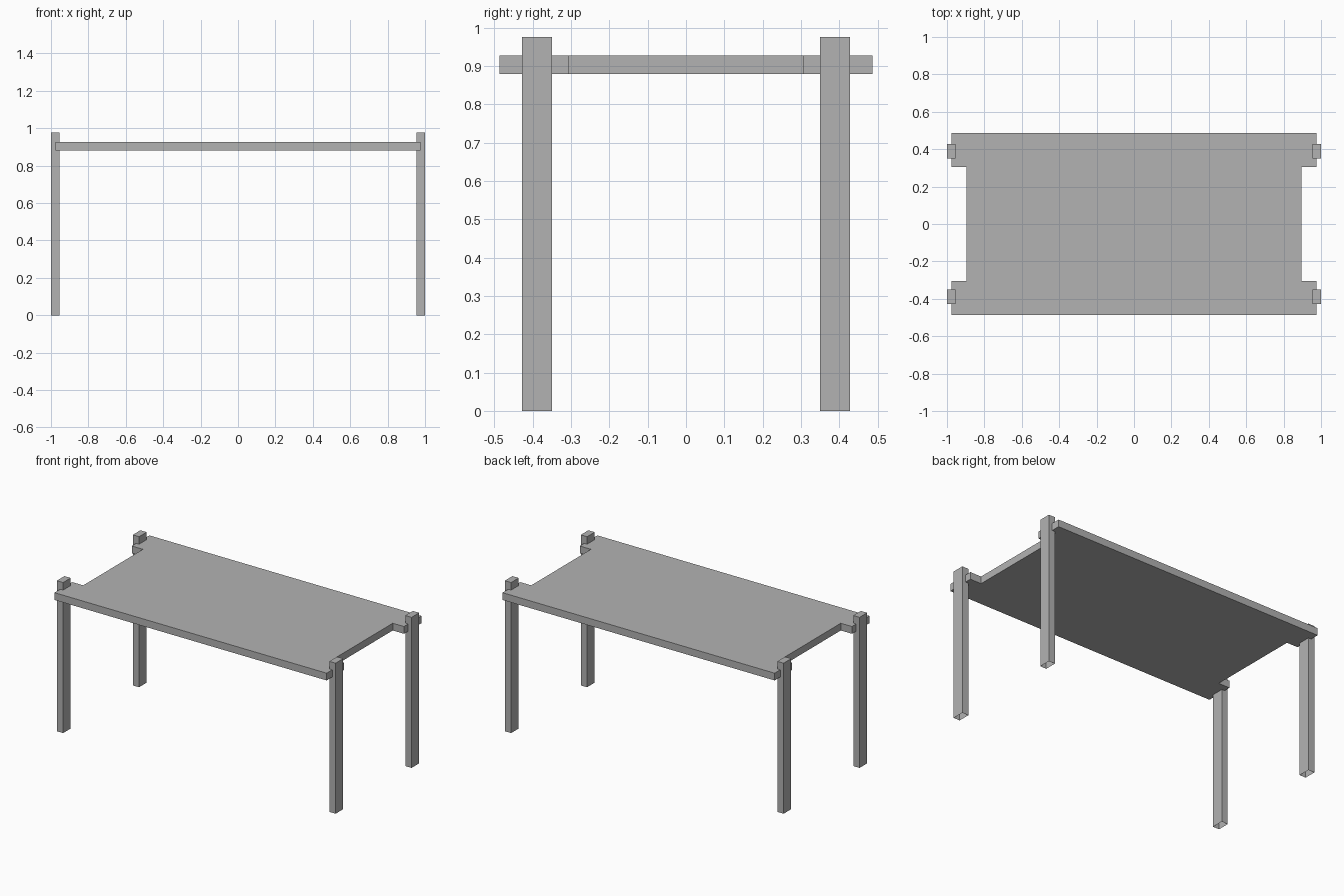
import bpy
import bmesh

cube = bpy.data.objects.get("Cube")
if cube:
    bpy.data.objects.remove(cube, do_unlink=True)

# One plain grey for the whole table
GREY = (0.448, 0.448, 0.448, 1.0)
grey = bpy.data.materials.new("plain grey")
grey.use_nodes = True
grey.diffuse_color = GREY
bsdf = next(n for n in grey.node_tree.nodes if n.type == "BSDF_PRINCIPLED")
bsdf.inputs["Base Color"].default_value = GREY


def prism(name, outline, bottom, top, open_base=False):
    """Extrude a flat outline upward; an open base leaves out the lowest face."""
    bm = bmesh.new()
    base = bm.faces.new([bm.verts.new((x, y, bottom)) for x, y in outline])
    result = bmesh.ops.extrude_face_region(bm, geom=[base], use_keep_orig=True)
    raised = [g for g in result["geom"] if isinstance(g, bmesh.types.BMVert)]
    bmesh.ops.translate(bm, verts=raised, vec=(0, 0, top - bottom))
    bmesh.ops.recalc_face_normals(bm, faces=bm.faces)
    if open_base:
        low = [f for f in bm.faces if all(v.co.z < bottom + 0.001 for v in f.verts)]
        bmesh.ops.delete(bm, geom=low, context="FACES_ONLY")
    mesh = bpy.data.meshes.new(name)
    bm.to_mesh(mesh)
    bm.free()
    mesh.materials.append(grey)
    obj = bpy.data.objects.new(name, mesh)
    bpy.context.collection.objects.link(obj)
    return obj


# Tabletop: slab with a shallow recess in each end
END, RECESS = 0.976, 0.896
SIDE, NOTCH = 0.486, 0.306
right_end = [(END, -SIDE), (END, -NOTCH), (RECESS, -NOTCH),
             (RECESS, NOTCH), (END, NOTCH), (END, SIDE)]
left_end = [(-x, -y) for x, y in right_end]
prism("tabletop", right_end + left_end, 0.88, 0.927)

# Four flat posts, hollow at the foot, passing up through the corners
INNER, OUTER = 0.955, 1.0
NEAR, FAR = 0.35, 0.428
for y_name, sy in (("front", -1), ("back", 1)):
    for x_name, sx in (("right", -1), ("left", 1)):
        outline = [(INNER * sx, NEAR * sy), (OUTER * sx, NEAR * sy),
                   (OUTER * sx, FAR * sy), (INNER * sx, FAR * sy)]
        prism(f"{y_name}_{x_name}_leg", outline, 0.0, 0.976, open_base=True)
